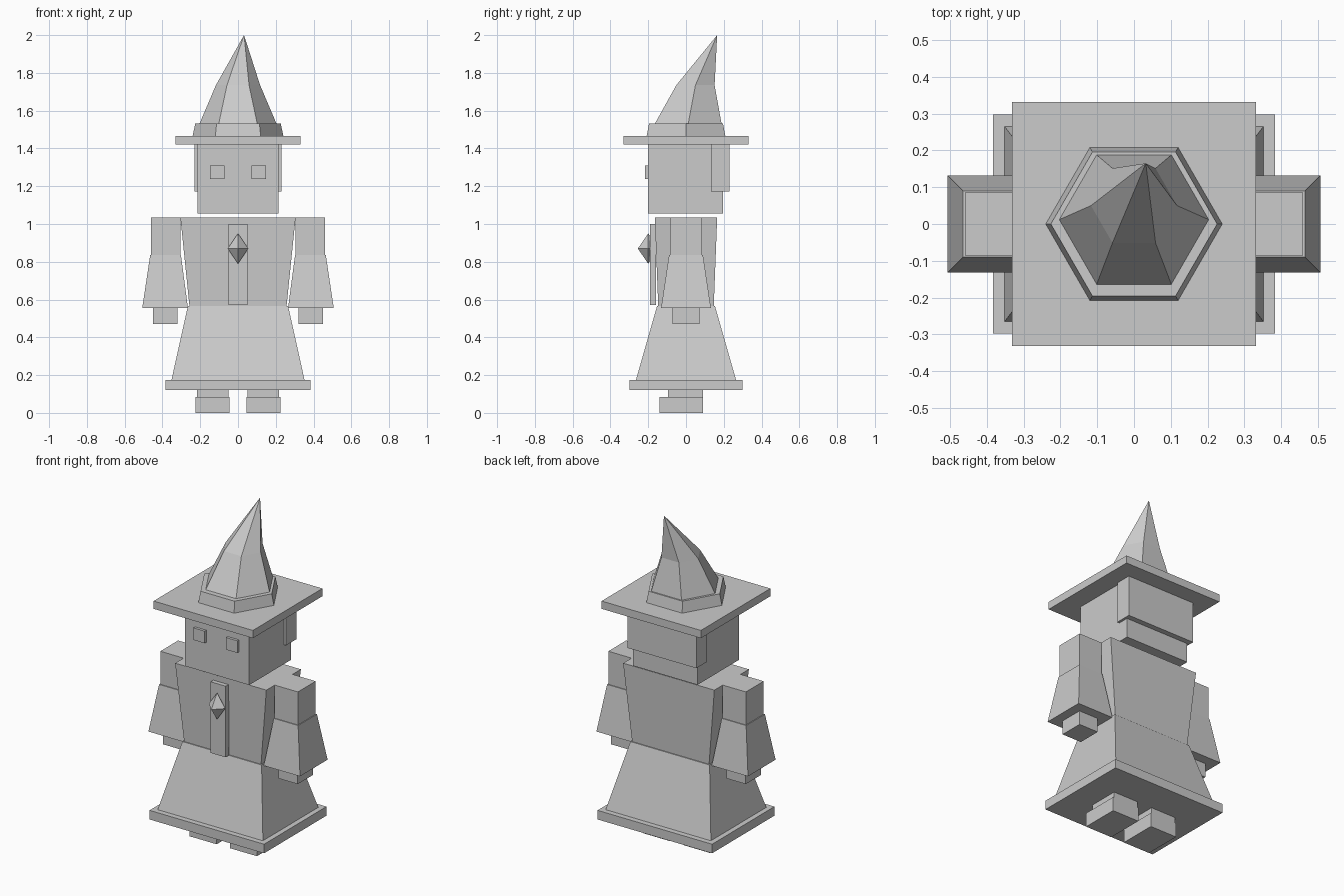
import bpy
import math

if "Cube" in bpy.data.objects:
    bpy.data.objects.remove(bpy.data.objects["Cube"])

grey = bpy.data.materials.new("plain grey")
grey.diffuse_color = (0.6, 0.6, 0.6, 1)
grey.use_nodes = True
grey.node_tree.nodes["Principled BSDF"].inputs["Base Color"].default_value = grey.diffuse_color


def add_mesh(name, verts, faces):
    me = bpy.data.meshes.new(name)
    me.from_pydata(verts, [], faces)
    me.materials.append(grey)
    ob = bpy.data.objects.new(name, me)
    bpy.context.collection.objects.link(ob)
    return ob


def loft(name, rings, tip=None):
    """Skin a stack of equal rings, bottom to top; close with a cap or a tip point."""
    n = len(rings[0])
    verts = [v for r in rings for v in r]
    faces = [tuple(reversed(range(n)))]
    for k in range(len(rings) - 1):
        a, b = k * n, (k + 1) * n
        faces += [(a + i, a + (i + 1) % n, b + (i + 1) % n, b + i) for i in range(n)]
    last = (len(rings) - 1) * n
    if tip:
        verts.append(tip)
        faces += [(last + i, last + (i + 1) % n, len(verts) - 1) for i in range(n)]
    else:
        faces.append(tuple(range(last, last + n)))
    return add_mesh(name, verts, faces)


def rect(x0, x1, y0, y1, z):
    return [(x0, y0, z), (x1, y0, z), (x1, y1, z), (x0, y1, z)]


def ngon(r, z, cy=0, n=6):
    return [(r * math.cos(2 * math.pi * i / n), cy + r * math.sin(2 * math.pi * i / n), z)
            for i in range(n)]


def block(name, bottom, z0, z1, top=None):
    """Box, or tapered box when the top outline differs from the bottom one."""
    return loft(name, [rect(*bottom, z0), rect(*(top or bottom), z1)])


def pair(name, bottom, z0, z1, top=None):
    """Right-hand part plus its mirror image across x = 0."""
    def flip(o):
        return (-o[1], -o[0], o[2], o[3])
    block(name + "_right", bottom, z0, z1, top)
    block(name + "_left", flip(bottom), z0, z1, flip(top) if top else None)


# Feet and legs
pair("shoe", (0.045, 0.225, -0.14, 0.09), 0, 0.085)
pair("leg", (0.05, 0.217, -0.095, 0.09), 0.085, 0.13)

# Robe
block("robe_hem", (-0.383, 0.383, -0.298, 0.298), 0.12, 0.175)
block("robe_skirt", (-0.352, 0.352, -0.265, 0.265), 0.175, 0.567,
      (-0.265, 0.265, -0.153, 0.153))
block("torso", (-0.257, 0.257, -0.147, 0.147), 0.565, 1.035,
      (-0.305, 0.305, -0.165, 0.165))
block("front_strip", (-0.05, 0.05, -0.19, -0.158), 0.57, 1.0)

# Gem on the chest
gem = [(x, y - 0.2, z) for x, y, z in ngon(0.055, 0.87, 0, 4)] + [(0, -0.2, 0.79), (0, -0.2, 0.95)]
add_mesh("chest_gem", gem, [f for i in range(4)
                            for f in ((i, (i + 1) % 4, 5), ((i + 1) % 4, i, 4))])

# Arms
pair("upper_arm", (0.305, 0.46, -0.085, 0.085), 0.835, 1.035)
pair("sleeve", (0.265, 0.507, -0.132, 0.132), 0.555, 0.835,
     (0.302, 0.465, -0.09, 0.09))
pair("hand", (0.32, 0.45, -0.072, 0.072), 0.47, 0.56)

# Head
block("head", (-0.215, 0.215, -0.2, 0.197), 1.055, 1.42)
block("hair", (-0.23, 0.23, 0.132, 0.23), 1.172, 1.42)
pair("eye", (0.072, 0.147, -0.216, -0.2), 1.237, 1.31)

# Hat
block("hat_brim", (-0.332, 0.332, -0.332, 0.332), 1.42, 1.467)
loft("hat_band", [ngon(0.24, 1.467), ngon(0.226, 1.533)])
loft("hat_cone", [ngon(0.203, 1.533, 0.012), ngon(0.117, 1.735, 0.05)], (0.032, 0.165, 2.0))
